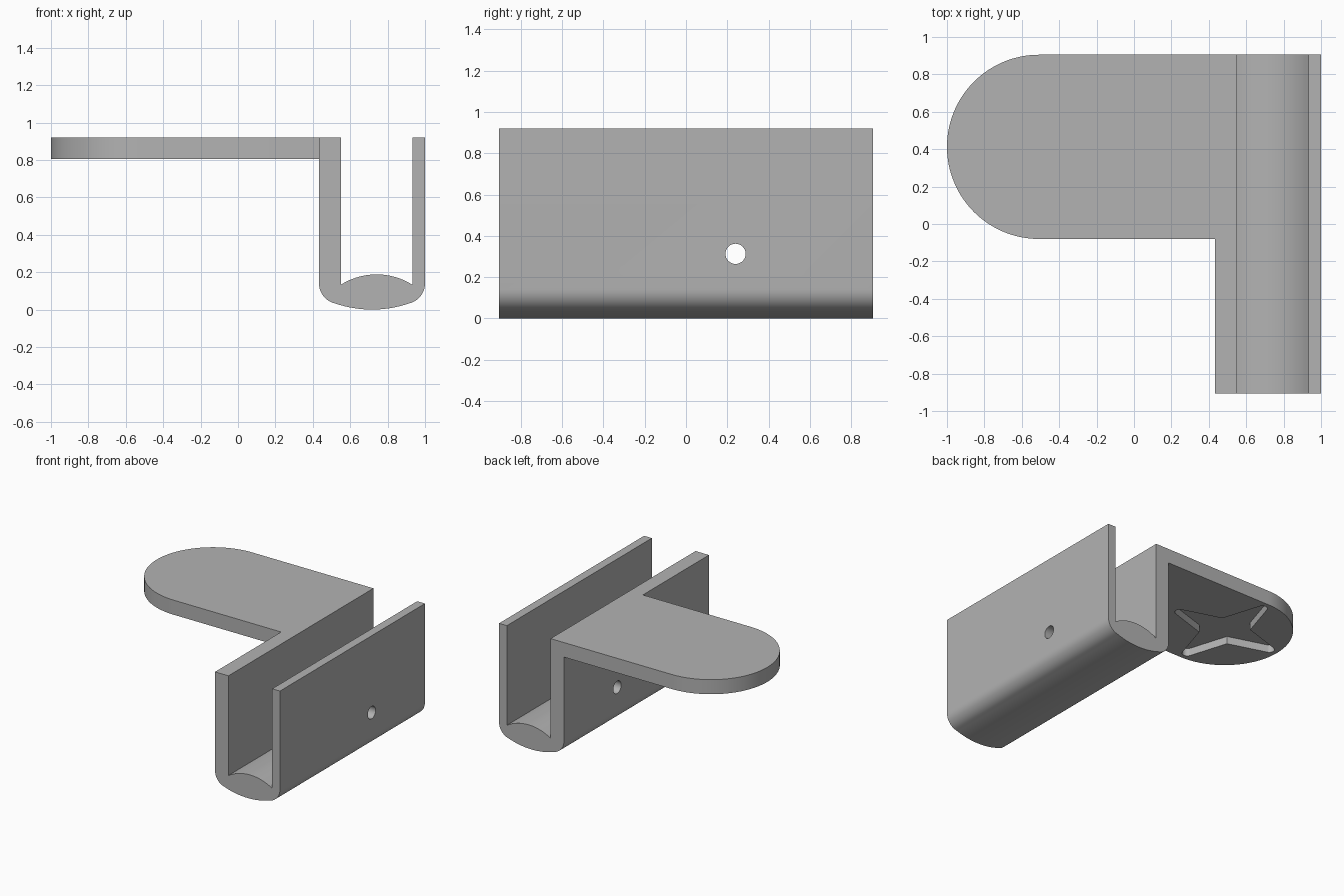
import bpy
import bmesh
from math import sin, cos, pi, radians, atan2, hypot
from mathutils import Vector

cube = bpy.data.objects.get("Cube")
if cube:
    bpy.data.objects.remove(cube, do_unlink=True)

grey = bpy.data.materials.new("plain grey")
grey.use_nodes = True
grey.diffuse_color = (0.45, 0.45, 0.45, 1)
grey.node_tree.nodes["Principled BSDF"].inputs["Base Color"].default_value = grey.diffuse_color


def arc(cx, cy, r, start, end, steps):
    """Points on a circular arc, angles in degrees."""
    angles = [radians(start + (end - start) * i / steps) for i in range(steps + 1)]
    return [(cx + r * cos(a), cy + r * sin(a)) for a in angles]


def bow(half, mid_x, edge_z, mid_z, steps=24):
    """Shallow arc from left to right, rising or sinking to mid_z."""
    rise = mid_z - edge_z
    r = (half * half + rise * rise) / (2 * abs(rise))
    sign = 1 if rise > 0 else -1
    cz = mid_z - sign * r
    xs = [half * (2 * i / steps - 1) for i in range(steps + 1)]
    return [(mid_x + x, cz + sign * (r * r - x * x) ** 0.5) for x in xs]


def extrude(name, outline, place, direction):
    """Solid from a 2D outline, placed in space and swept along a direction."""
    bm = bmesh.new()
    face = bm.faces.new([bm.verts.new(place(a, b)) for a, b in outline])
    swept = bmesh.ops.extrude_face_region(bm, geom=[face])["geom"]
    verts = [g for g in swept if isinstance(g, bmesh.types.BMVert)]
    bmesh.ops.translate(bm, verts=verts, vec=Vector(direction))
    bmesh.ops.recalc_face_normals(bm, faces=bm.faces)
    mesh = bpy.data.meshes.new(name)
    bm.to_mesh(mesh)
    bm.free()
    mesh.materials.append(grey)
    obj = bpy.data.objects.new(name, mesh)
    bpy.context.collection.objects.link(obj)
    return obj


def combine(target, tool, operation):
    """Apply a boolean and discard the tool."""
    tool.hide_render = True
    mod = target.modifiers.new(operation.lower(), 'BOOLEAN')
    mod.operation, mod.solver, mod.object = operation, 'EXACT', tool
    bpy.context.view_layer.objects.active = target
    bpy.ops.object.modifier_apply(modifier=mod.name)
    bpy.data.objects.remove(tool, do_unlink=True)


TOP, HALF = 0.92, 0.905
LEFT, RIGHT = 0.433, 1.0
IN_LEFT, IN_RIGHT = 0.55, 0.932
CORNER = 0.11

# Channel: two walls, rounded corners, bowed base and domed floor
mid = (LEFT + RIGHT) / 2
left_corner = arc(LEFT + CORNER, 0.14, CORNER, 180, 258, 10)
right_corner = arc(RIGHT - CORNER, 0.14, CORNER, 282, 360, 10)
base = bow(mid - left_corner[-1][0], mid, left_corner[-1][1], 0.0)
floor = bow((IN_RIGHT - IN_LEFT) / 2, (IN_LEFT + IN_RIGHT) / 2, 0.133, 0.188)
profile = ([(LEFT, TOP)] + left_corner + base[1:-1] + right_corner
           + [(RIGHT, TOP), (IN_RIGHT, TOP)] + floor[::-1] + [(IN_LEFT, TOP)])
bracket = extrude("mounting_bracket", profile,
                  lambda x, z: (x, -HALF, z), (0, 2 * HALF, 0))

# Round-ended shelf plate
PLATE_Z, PLATE_FRONT = 0.805, -0.08
radius = (HALF - PLATE_FRONT) / 2
cx, cy = radius - 1, (HALF + PLATE_FRONT) / 2
outline = arc(cx, cy, radius, 90, 270, 64) + [(0.49, PLATE_FRONT), (0.49, HALF)]
plate = extrude("shelf_plate", outline,
                lambda x, y: (x, y, PLATE_Z), (0, 0, TOP - PLATE_Z))
combine(bracket, plate, 'UNION')

# Four-armed tapering recess under the plate
arm = [(0.13, -0.13)] + arc(0.42, 0, 0.038, -72, 72, 10)
star = []
for k in range(4):
    for x, y in arm:
        a, r = atan2(y, x) + k * pi / 2, hypot(x, y)
        star.append((cx + r * cos(a), cy + r * sin(a)))
recess = extrude("recess_cutter", star,
                 lambda x, y: (x, y, PLATE_Z - 0.1), (0, 0, 0.16))
combine(bracket, recess, 'DIFFERENCE')

# Pin hole through both walls
circle = arc(0.24, 0.313, 0.049, 0, 360, 32)[:-1]
hole = extrude("pin_hole_cutter", circle,
               lambda y, z: (0.2, y, z), (1, 0, 0))
combine(bracket, hole, 'DIFFERENCE')

# Smooth curved surfaces, crisp edges
bpy.ops.object.select_all(action='DESELECT')
bracket.select_set(True)
bpy.context.view_layer.objects.active = bracket
bpy.ops.object.shade_smooth_by_angle(angle=radians(16))
